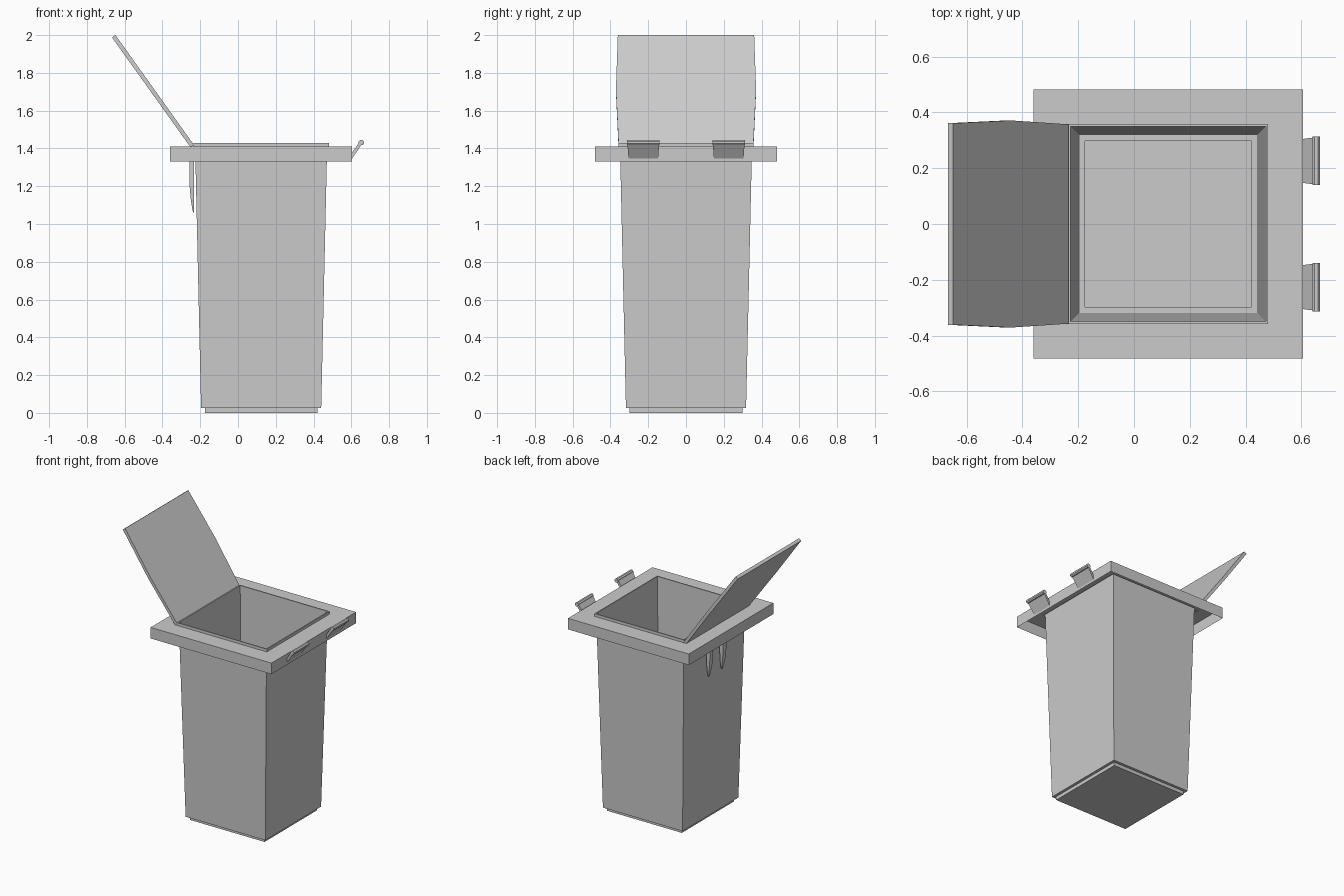
import bpy, bmesh, math
from mathutils import Matrix

if "Cube" in bpy.data.objects:
    bpy.data.objects.remove(bpy.data.objects["Cube"])

CX = 0.1225  # centre of the bin body along x


def loft(name, rings, cap_start=True, cap_end=True, recalc=True):
    """Skin a list of rings of equal point count."""
    bm = bmesh.new()
    vs = [[bm.verts.new(p) for p in r] for r in rings]
    for a, b in zip(vs, vs[1:]):
        n = len(a)
        for i in range(n):
            j = (i + 1) % n
            bm.faces.new((a[i], a[j], b[j], b[i]))
    if cap_start:
        bm.faces.new(vs[0][::-1])
    if cap_end:
        bm.faces.new(vs[-1])
    if recalc:
        bmesh.ops.recalc_face_normals(bm, faces=bm.faces)
    me = bpy.data.meshes.new(name)
    bm.to_mesh(me)
    bm.free()
    ob = bpy.data.objects.new(name, me)
    bpy.context.collection.objects.link(ob)
    return ob


def square(h, z):
    return [(CX + sx * h, sy * h, z) for sx, sy in ((-1, -1), (1, -1), (1, 1), (-1, 1))]


# Thin-walled bin: stepped base, tapered walls, raised lip, hollow flange
loft("bin_body", [square(h, z) for h, z in (
    (0.298, 0), (0.298, 0.025), (0.318, 0.025), (0.35, 1.43),
    (0.358, 1.43), (0.358, 1.41), (0.482, 1.41), (0.482, 1.33))],
    cap_end=False, recalc=False)

# Open lid: leaning slab, slightly wider in the middle
hinge, tip = (-0.242, 1.412), (-0.658, 1.994)
dx, dz = tip[0] - hinge[0], tip[1] - hinge[1]
length = math.hypot(dx, dz)
nx, nz = dz / length * 0.011, -dx / length * 0.011
lid = []
for t, w in ((0, 0.357), (0.5, 0.371), (1, 0.361)):
    x, z = hinge[0] + dx * t, hinge[1] + dz * t
    lid.append([(x - nx, -w, z - nz), (x + nx, -w, z + nz),
                (x + nx, w, z + nz), (x - nx, w, z - nz)])
loft("lid", lid)

for side, s in (("front", -1), ("back", 1)):
    # Grip handle: tapered bracket with a round bar at its end
    y = s * 0.226
    loft("handle_bracket_" + side, [
        [(0.600, y - 0.078, 1.34), (0.600, y + 0.078, 1.34),
         (0.600, y + 0.078, 1.372), (0.600, y - 0.078, 1.372)],
        [(0.655, y - 0.084, 1.422), (0.655, y + 0.084, 1.422),
         (0.645, y + 0.084, 1.438), (0.645, y - 0.084, 1.438)]])
    bar = [[(0.653 + 0.015 * math.cos(k * math.pi / 4 + 0.39), y + e * 0.087,
             1.431 + 0.015 * math.sin(k * math.pi / 4 + 0.39)) for k in range(8)]
           for e in (-1, 1)]
    loft("handle_bar_" + side, bar)

    # Hook tab hanging under the flange, rounded toward its lower end
    y = s * 0.075
    loft("hook_tab_" + side, [
        [(-0.232, y - w, z), (xo, y - w * 0.8, z), (xo, y + w * 0.8, z), (-0.232, y + w, z)]
        for z, w, xo in ((1.41, 0.024, -0.256), (1.2, 0.023, -0.256), (1.13, 0.019, -0.25),
                         (1.085, 0.012, -0.243), (1.06, 0.005, -0.238))])
